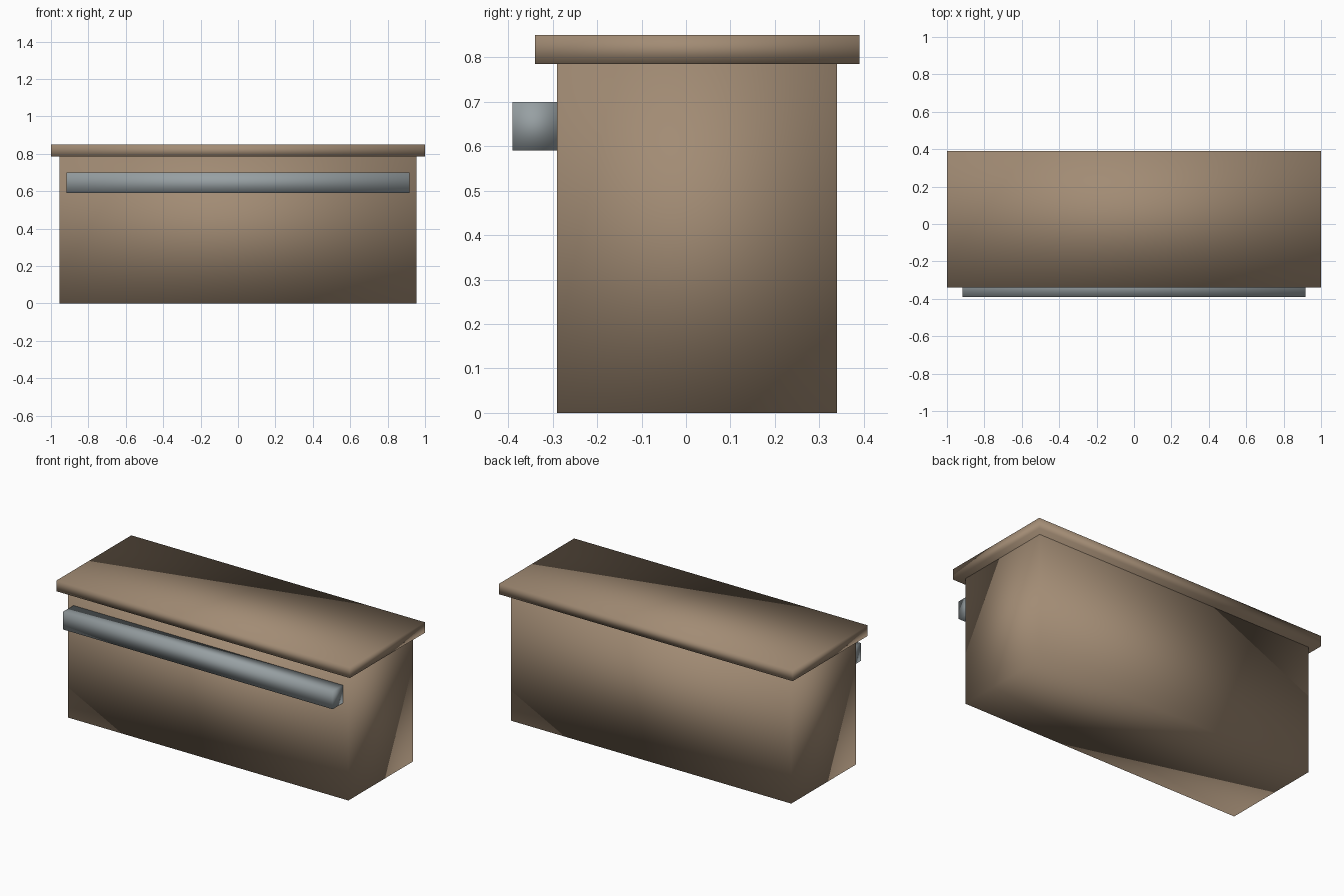
import bpy
import bmesh
from mathutils import Vector

default = bpy.data.objects.get("Cube")
if default:
    bpy.data.objects.remove(default, do_unlink=True)


def make_material(name, rgb):
    mat = bpy.data.materials.new(name)
    mat.use_nodes = True
    color = (*rgb, 1.0)
    mat.diffuse_color = color
    mat.node_tree.nodes["Principled BSDF"].inputs["Base Color"].default_value = color
    return mat


def box(name, low, high, mat):
    """Box between two corners, with softly shaded shared normals."""
    low, high = Vector(low), Vector(high)
    size, center = high - low, (high + low) / 2
    bm = bmesh.new()
    bmesh.ops.create_cube(bm, size=1)
    bmesh.ops.scale(bm, vec=size, verts=bm.verts)
    bmesh.ops.translate(bm, vec=center, verts=bm.verts)
    for face in bm.faces:
        face.smooth = True
    mesh = bpy.data.meshes.new(name)
    bm.to_mesh(mesh)
    bm.free()
    mesh.materials.append(mat)
    obj = bpy.data.objects.new(name, mesh)
    bpy.context.collection.objects.link(obj)
    return obj


brown = make_material("warm brown", (0.36, 0.26, 0.175))
steel = make_material("steel grey", (0.31, 0.35, 0.365))

# Cabinet body, overhanging top slab and long front rail
box("cabinet_body", (-0.955, -0.29, 0), (0.955, 0.34, 0.785), brown)
box("countertop", (-1, -0.34, 0.785), (1, 0.39, 0.85), brown)
box("front_rail", (-0.918, -0.39, 0.59), (0.918, -0.29, 0.70), steel)
